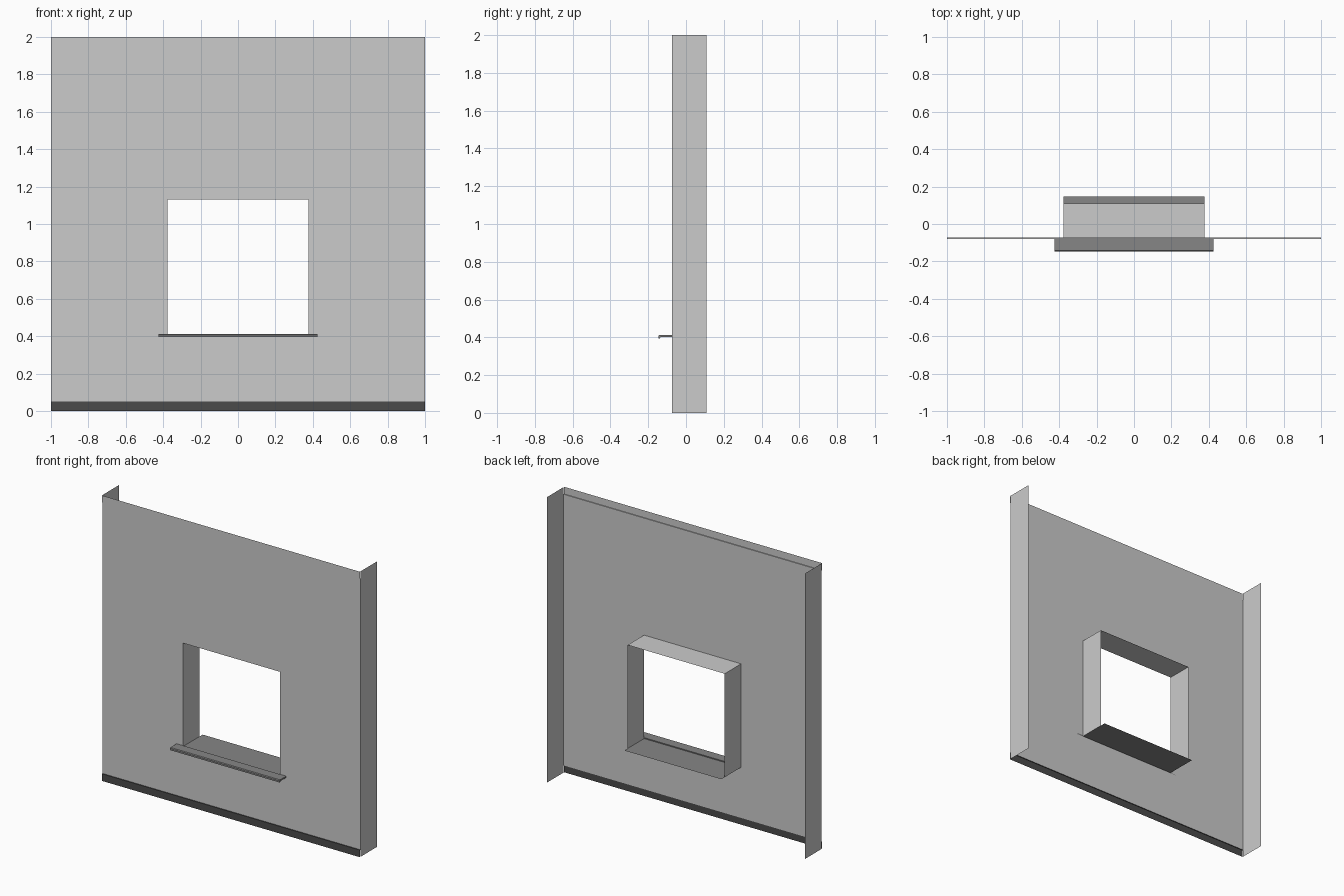
import bpy

if "Cube" in bpy.data.objects:
    bpy.data.objects.remove(bpy.data.objects["Cube"])

FRONT, BACK, LIP = -0.073, 0.109, -0.079   # wall face, return depth, trim face
W, Z0, Z1 = 0.376, 0.405, 1.13             # window opening


def tint(name, value):
    mat = bpy.data.materials.new(name)
    mat.diffuse_color = (value, value, value, 1)
    mat.use_nodes = True
    mat.node_tree.nodes["Principled BSDF"].inputs["Base Color"].default_value = mat.diffuse_color
    return mat


def make(name, verts, faces, mat=None):
    mesh = bpy.data.meshes.new(name)
    mesh.from_pydata(verts, [], faces)
    mesh.update()
    obj = bpy.data.objects.new(name, mesh)
    bpy.context.collection.objects.link(obj)
    if mat:
        mesh.materials.append(mat)
    return obj


def sweep(name, profile, half, mat=None, closed=False):
    """Extrude a (y, z) profile along x from -half to +half."""
    n = len(profile)
    verts = [(x, y, z) for x in (-half, half) for y, z in profile]
    faces = [(i, n + i, n + (i + 1) % n, (i + 1) % n)
             for i in range(n if closed else n - 1)]
    if closed:
        faces += [tuple(range(n)), tuple(reversed(range(n, 2 * n)))]
    return make(name, verts, faces, mat)


dark = tint("dark_trim", 0.07)
mid = tint("mid_trim", 0.52)
sill_grey = tint("sill_grey", 0.24)

# Wall face as a grid of panels with the window panel left out
xs, zs = (-1, -W, W, 1), (0.05, Z0, Z1, 1.95)
make("wall", [(x, FRONT, z) for z in zs for x in xs],
     [(r * 4 + c, r * 4 + c + 1, r * 4 + c + 5, r * 4 + c + 4)
      for r in range(3) for c in range(3) if (r, c) != (1, 1)])

# Top and bottom trim strips, stepped slightly forward of the wall
sweep("base_trim", [(LIP, 0), (LIP, 0.05), (FRONT, 0.05)], 1, dark)
sweep("top_trim", [(FRONT, 1.95), (LIP, 1.95), (LIP, 2)], 1, mid)

# Side returns and window jambs
for side, s in (("left", -1), ("right", 1)):
    for part, x, z0, z1 in (("return", 1, 0, 2), ("jamb", W, Z0, Z1)):
        quad = [(s * x, FRONT, z0), (s * x, BACK, z0),
                (s * x, BACK, z1), (s * x, FRONT, z1)]
        make(f"{side}_{part}", quad, [(0, 1, 2, 3) if s > 0 else (3, 2, 1, 0)])

# Window head
sweep("window_head", [(FRONT, Z1), (BACK, Z1)], W)

# Sill: thin inner board running past the jambs, wider nosed board in front
sweep("inner_sill", [(FRONT, Z0), (0.146, Z0)], W, sill_grey)
sweep("outer_sill", [(FRONT, 0.402), (-0.135, 0.402), (-0.139, 0.395),
                     (-0.146, 0.395), (-0.146, 0.407), (-0.141, 0.412),
                     (FRONT, 0.412)], 0.425, sill_grey, closed=True)
